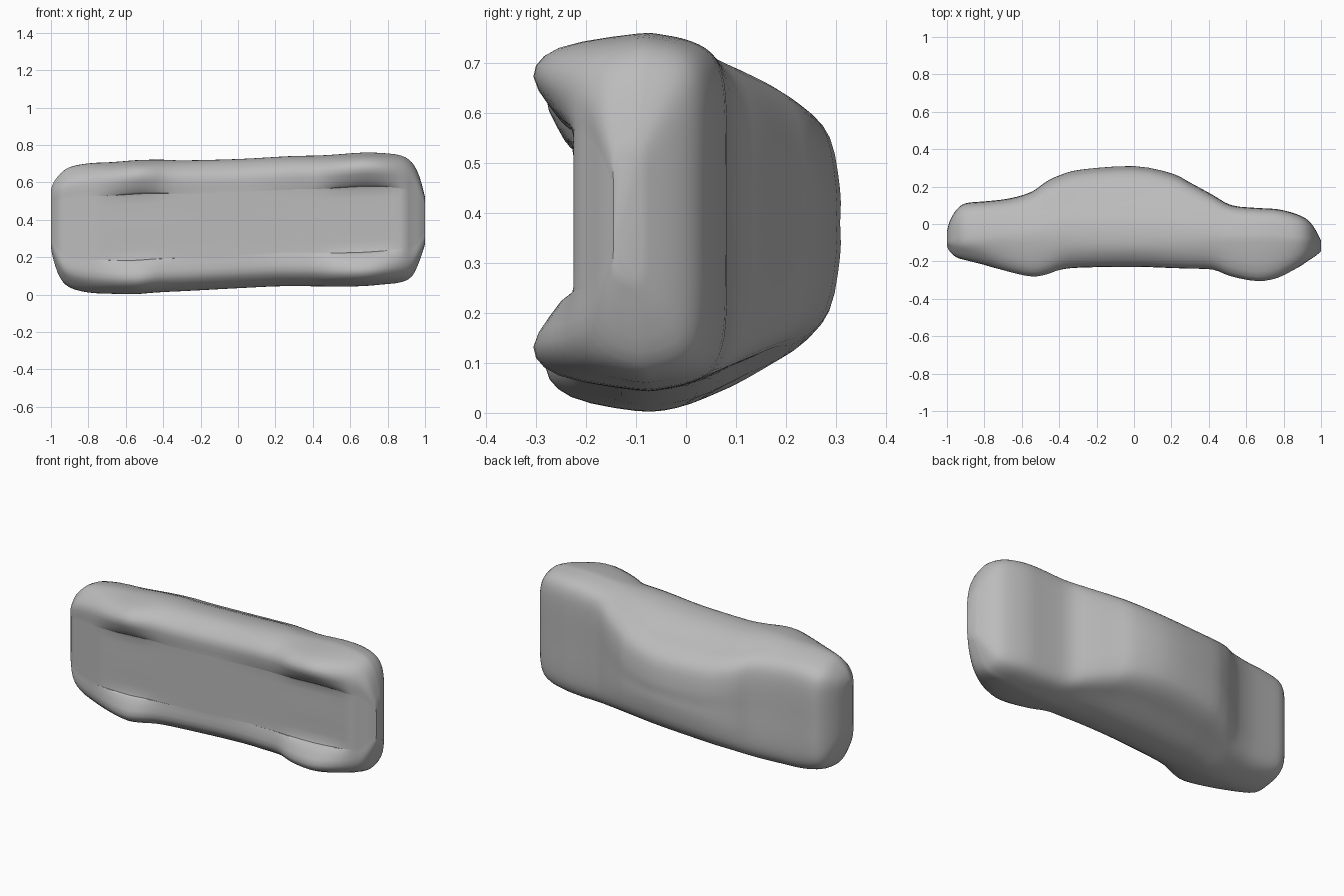
import bpy
import bmesh

if "Cube" in bpy.data.objects:
    bpy.data.objects.remove(bpy.data.objects["Cube"])

# Body stations along x: x, lowest y, highest y, low side z, high side z
STATIONS = [
    (-1.0, -0.12, -0.04, 0.25, 0.56), (-0.985, -0.145, 0.015, 0.18, 0.60),
    (-0.95, -0.175, 0.075, 0.09, 0.645), (-0.90, -0.19, 0.11, 0.04, 0.68),
    (-0.80, -0.215, 0.12, 0.013, 0.70), (-0.67, -0.255, 0.135, 0.006, 0.707),
    (-0.55, -0.28, 0.17, 0.004, 0.717), (-0.47, -0.27, 0.225, 0.01, 0.72),
    (-0.39, -0.243, 0.262, 0.015, 0.72), (-0.28, -0.23, 0.29, 0.02, 0.717),
    (0.0, -0.225, 0.308, 0.035, 0.724), (0.20, -0.233, 0.27, 0.045, 0.735),
    (0.30, -0.237, 0.22, 0.046, 0.74), (0.42, -0.243, 0.155, 0.046, 0.742),
    (0.52, -0.28, 0.10, 0.045, 0.747), (0.66, -0.305, 0.085, 0.047, 0.757),
    (0.77, -0.287, 0.078, 0.056, 0.755), (0.87, -0.235, 0.052, 0.068, 0.742),
    (0.93, -0.195, 0.02, 0.10, 0.705), (0.97, -0.17, -0.03, 0.18, 0.63),
    (1.0, -0.145, -0.09, 0.27, 0.52),
]


def smooth_path(pts, steps, closed=False):
    """Catmull-Rom interpolation of tuples of any length."""
    n = len(pts)
    out = []
    for i in range(n if closed else n - 1):
        if closed:
            q = [pts[(i + k) % n] for k in (-1, 0, 1, 2)]
        else:
            q = [pts[min(max(i + k, 0), n - 1)] for k in (-1, 0, 1, 2)]
        for s in range(steps):
            t = s / steps
            out.append(tuple(
                0.5 * (2 * b + (c - a) * t + (2 * a - 5 * b + 4 * c - d) * t * t
                       + (3 * b - a - 3 * c + d) * t ** 3)
                for a, b, c, d in zip(*q)))
    if not closed:
        out.append(tuple(pts[-1]))
    return out


def section(bot, top, zlo, zhi):
    """Closed (y, z) outline: wheel bulges below, inward-leaning cabin above."""
    h, w, mid = top - bot, (zhi - zlo) / 2, (zhi + zlo) / 2
    sc, sh = min(1, w / 0.34), min(1, h / 0.33)
    floor = max(bot, min(-0.225, bot + 0.08))
    belt = min(max(-0.1, bot + 0.2 * h), top - 0.4 * h)
    k = min(max((top - 0.08) / 0.23, 0), 1)
    side = [(floor, w * 0.55), (floor + (bot - floor) * 0.35, 0.17 * sc),
            (bot, 0.085 * sc), (bot + 0.05 * sh, 0.028 * sc), (belt, 0)]
    for f, hood, cabin in ((0.3, 0.002, 0.012), (0.6, 0.014, 0.07),
                           (0.82, 0.037, 0.115), (0.95, 0.08, 0.175),
                           (1.0, 0.16, 0.28)):
        side.append((belt + (top - belt) * f, (hood + (cabin - hood) * k) * sc))
    right = [(y, mid + w - i) for y, i in side]
    left = [(y, mid - w + i) for y, i in reversed(side)]
    return smooth_path([(floor, mid)] + right + [(top, mid)] + left, 3, True)


# Lofted body shell
bm = bmesh.new()
rings = []
for x, bot, top, zlo, zhi in smooth_path(STATIONS, 3):
    rings.append([bm.verts.new((x, y, z)) for y, z in section(bot, top, zlo, zhi)])
count = len(rings[0])
for a, b in zip(rings, rings[1:]):
    for i in range(count):
        j = (i + 1) % count
        bm.faces.new((a[i], a[j], b[j], b[i]))

# Closed nose and tail
bm.faces.new(rings[0])
bm.faces.new(rings[-1])
bmesh.ops.recalc_face_normals(bm, faces=bm.faces[:])
mesh = bpy.data.meshes.new("car_body")
bm.to_mesh(mesh)
bm.free()

body = bpy.data.objects.new("car_body", mesh)
bpy.context.collection.objects.link(body)
grey = bpy.data.materials.new("plain_grey")
grey.diffuse_color = (0.5, 0.5, 0.5, 1)
grey.use_nodes = True
grey.node_tree.nodes["Principled BSDF"].inputs["Base Color"].default_value = grey.diffuse_color
mesh.materials.append(grey)

# Soft shading
bpy.context.view_layer.objects.active = body
body.select_set(True)
bpy.ops.object.shade_smooth_by_angle(angle=0.7)
